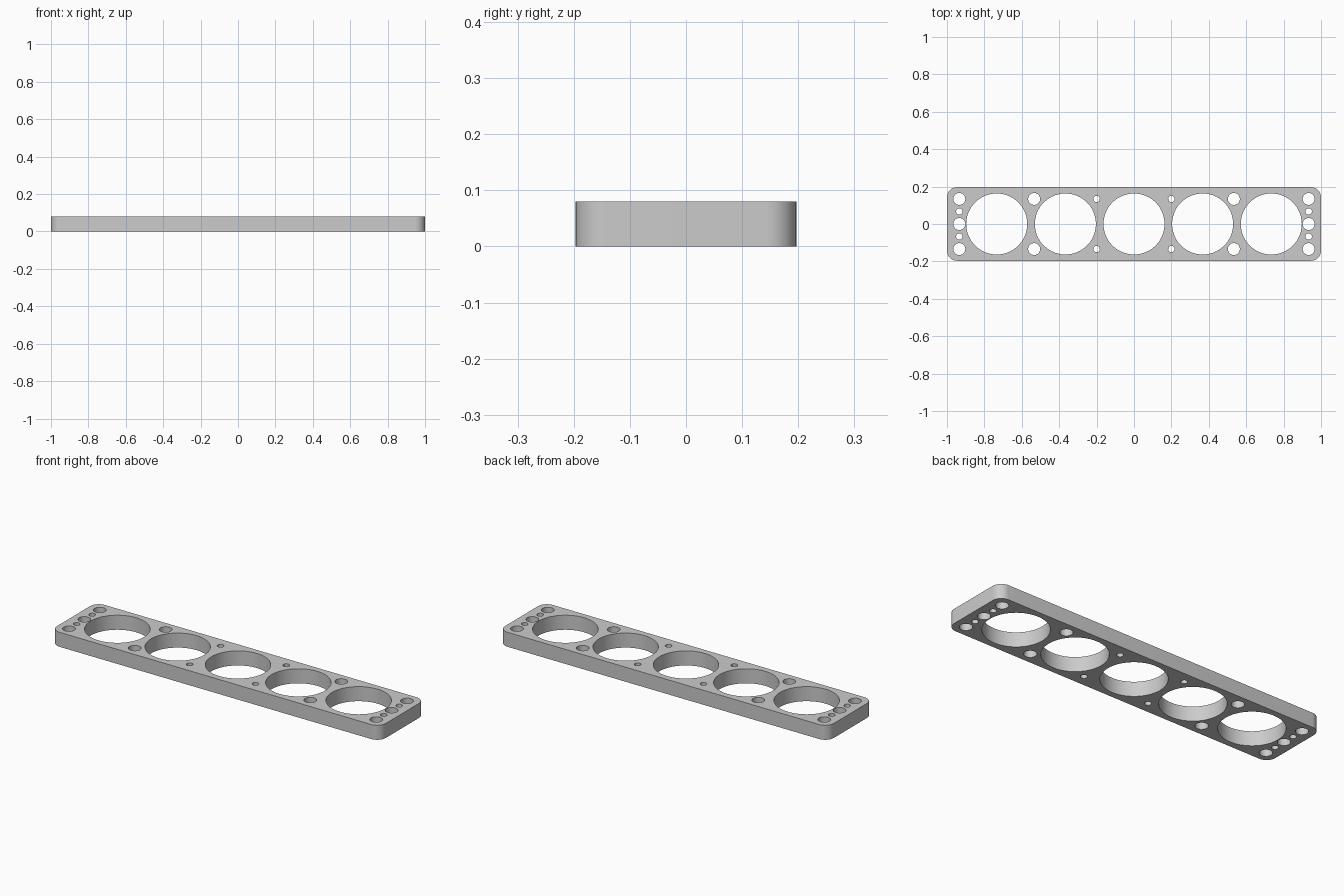
import bpy
import bmesh
from math import cos, sin, pi, radians

cube = bpy.data.objects.get("Cube")
if cube:
    bpy.data.objects.remove(cube, do_unlink=True)

LENGTH, DEPTH, HEIGHT, CORNER = 2.0, 0.393, 0.08, 0.053

curve = bpy.data.curves.new("plate_outline", "CURVE")
curve.dimensions = "2D"
curve.fill_mode = "BOTH"
curve.extrude = HEIGHT / 2


def add_loop(points):
    """Add one closed outline to the plate profile."""
    spline = curve.splines.new("POLY")
    spline.points.add(len(points) - 1)
    for point, (x, y) in zip(spline.points, points):
        point.co = (x, y, 0, 1)
    spline.use_cyclic_u = True


def arc(cx, cy, radius, start, sweep, steps):
    angles = [start + sweep * i / steps for i in range(steps + 1)]
    return [(cx + radius * cos(a), cy + radius * sin(a)) for a in angles]


def add_hole(x, y, radius, sides):
    add_loop(arc(x, y, radius, 0, 2 * pi, sides)[:-1])


# Rounded rectangular outline
outline = []
for i, (sx, sy) in enumerate([(1, 1), (-1, 1), (-1, -1), (1, -1)]):
    outline += arc(sx * (LENGTH / 2 - CORNER), sy * (DEPTH / 2 - CORNER),
                   CORNER, i * pi / 2, pi / 2, 12)
add_loop(outline)

# Row of five large bores
for i in range(-2, 3):
    add_hole(i * 0.367, 0, 0.163, 96)

# Bolt holes and dowel holes, mirrored to both ends
for side in (-1, 1):
    add_hole(side * 0.934, 0, 0.032, 40)
    for row in (-1, 1):
        add_hole(side * 0.934, row * 0.134, 0.032, 40)
        add_hole(side * 0.534, row * 0.134, 0.032, 40)
        add_hole(side * 0.934, row * 0.067, 0.017, 32)
        add_hole(side * 0.2, row * 0.134, 0.017, 32)

# Turn the profile into a solid plate
plate = bpy.data.objects.new("perforated_plate", curve)
bpy.context.collection.objects.link(plate)
bpy.ops.object.select_all(action="DESELECT")
plate.select_set(True)
bpy.context.view_layer.objects.active = plate
bpy.ops.object.convert(target="MESH")
plate = bpy.context.view_layer.objects.active

bm = bmesh.new()
bm.from_mesh(plate.data)
bmesh.ops.remove_doubles(bm, verts=bm.verts, dist=0.00001)
bmesh.ops.translate(bm, verts=bm.verts, vec=(0, 0, HEIGHT / 2))
bmesh.ops.recalc_face_normals(bm, faces=bm.faces)
bm.to_mesh(plate.data)
bm.free()

# Plain grey metal
grey = bpy.data.materials.new("light_grey")
grey.use_nodes = True
colour = (0.6, 0.6, 0.6, 1)
grey.diffuse_color = colour
grey.node_tree.nodes["Principled BSDF"].inputs["Base Color"].default_value = colour
plate.data.materials.clear()
plate.data.materials.append(grey)

bpy.ops.object.shade_smooth_by_angle(angle=radians(30))
